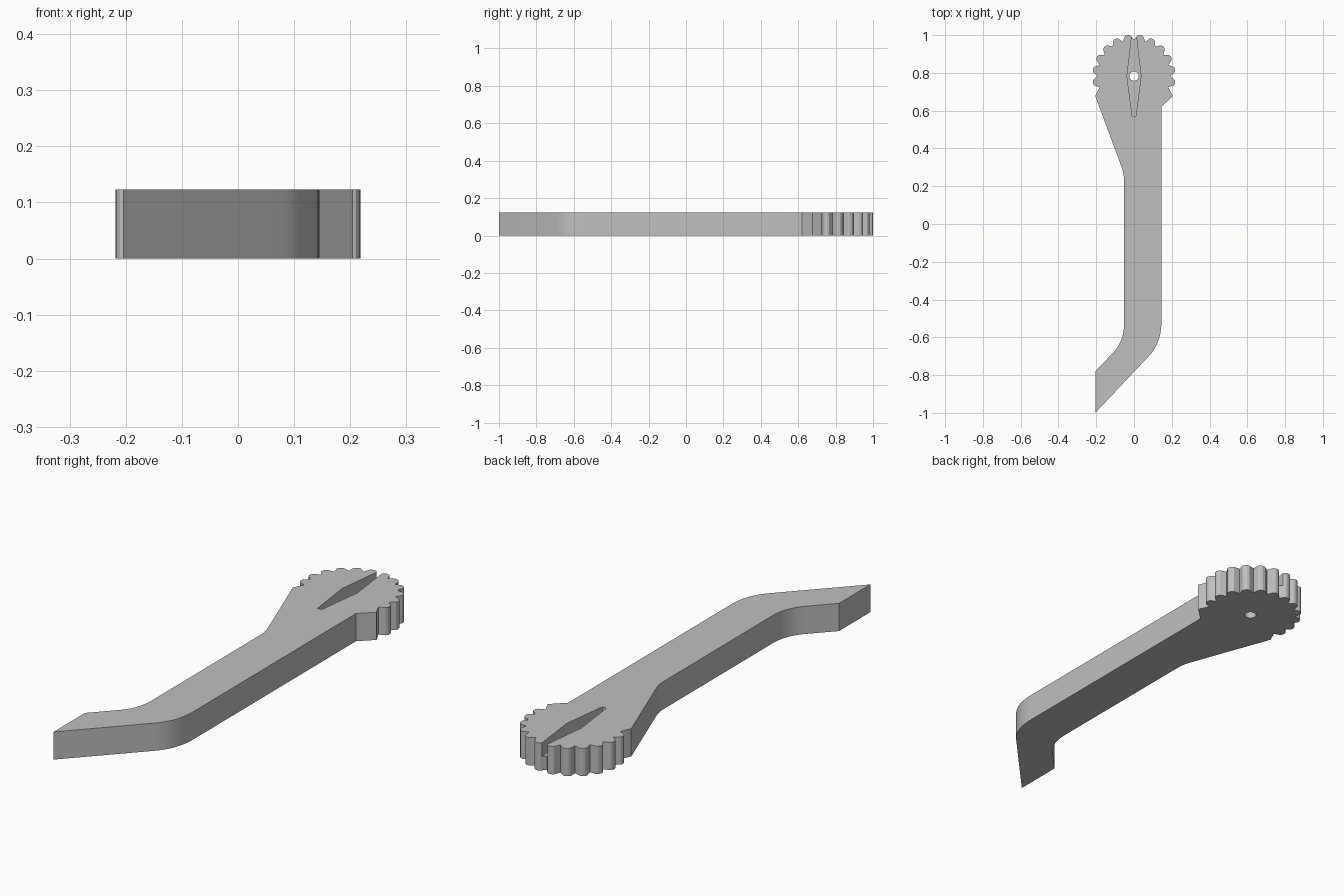
import bpy
import bmesh
import math
from mathutils import Vector

cube = bpy.data.objects.get("Cube")
if cube:
    bpy.data.objects.remove(cube, do_unlink=True)

HEIGHT = 0.123
CENTRE = Vector((0, 0.783))
TIP, ROOT, STEP = 0.22, 0.192, 18

grey = bpy.data.materials.new("plain grey")
grey.use_nodes = True
colour = (0.53, 0.53, 0.53, 1)
grey.diffuse_color = colour
grey.node_tree.nodes["Principled BSDF"].inputs["Base Color"].default_value = colour


def polar(radius, degrees):
    """Point on the gear, measured clockwise from the back."""
    a = math.radians(degrees)
    return CENTRE + radius * Vector((math.sin(a), math.cos(a)))


def bend(start, corner, end, steps=10):
    """Rounded corner as a quadratic curve."""
    a, b, c = Vector(start), Vector(corner), Vector(end)
    ts = [i / steps for i in range(steps + 1)]
    return [(1 - t) ** 2 * a + 2 * t * (1 - t) * b + t * t * c for t in ts]


def prism(name, outline, bottom, top):
    """Solid made by raising a flat outline."""
    bm = bmesh.new()
    face = bm.faces.new([bm.verts.new((p[0], p[1], bottom)) for p in outline])
    raised = bmesh.ops.extrude_face_region(bm, geom=[face])["geom"]
    verts = [v for v in raised if isinstance(v, bmesh.types.BMVert)]
    bmesh.ops.translate(bm, verts=verts, vec=(0, 0, top - bottom))
    bmesh.ops.recalc_face_normals(bm, faces=bm.faces)
    mesh = bpy.data.meshes.new(name)
    bm.to_mesh(mesh)
    bm.free()
    mesh.materials.append(grey)
    obj = bpy.data.objects.new(name, mesh)
    bpy.context.collection.objects.link(obj)
    return obj


# Toothed head, clockwise from the left shoulder to the right one
outline = []
for k in range(-6, 7):
    outline.append(polar(ROOT, k * STEP))
    if k < 6:
        mid = (k + 0.5) * STEP
        outline += [polar(TIP - 0.004, mid - 4), polar(TIP, mid - 1.5),
                    polar(TIP, mid + 1.5), polar(TIP - 0.004, mid + 4)]

# Handle with its angled foot
outline += [Vector((0.205, 0.677)), Vector((0.145, 0.62))]
outline += bend((0.145, -0.52), (0.145, -0.63), (0.08, -0.698))
outline += [Vector((-0.205, -1)), Vector((-0.205, -0.78))]
outline += bend((-0.11, -0.68), (-0.053, -0.62), (-0.053, -0.53))
outline += bend((-0.053, 0.23), (-0.053, 0.267), (-0.066, 0.302), 6)
outline.append(Vector((-0.205, 0.677)))
lever = prism("lever", outline, 0, HEIGHT)

# Tapered slot, open at the back, and the pivot hole
half_slot = [(0.01, 0.572), (0.037, 0.783), (0.01, 1.01)]
slot = prism("slot_cutter", half_slot + [(-x, y) for x, y in reversed(half_slot)],
             HEIGHT / 2, HEIGHT + 0.1)
hole = prism("hole_cutter", [polar(0.025, a) for a in range(0, 360, 15)],
             -0.1, HEIGHT + 0.1)

bpy.context.view_layer.objects.active = lever
lever.select_set(True)
for cutter in (slot, hole):
    cutter.hide_render = True
    mod = lever.modifiers.new(cutter.name, "BOOLEAN")
    mod.operation = "DIFFERENCE"
    mod.solver = "EXACT"
    mod.object = cutter
    bpy.ops.object.modifier_apply(modifier=mod.name)
    bpy.data.objects.remove(cutter, do_unlink=True)

bpy.ops.object.shade_smooth_by_angle(angle=math.radians(25))
